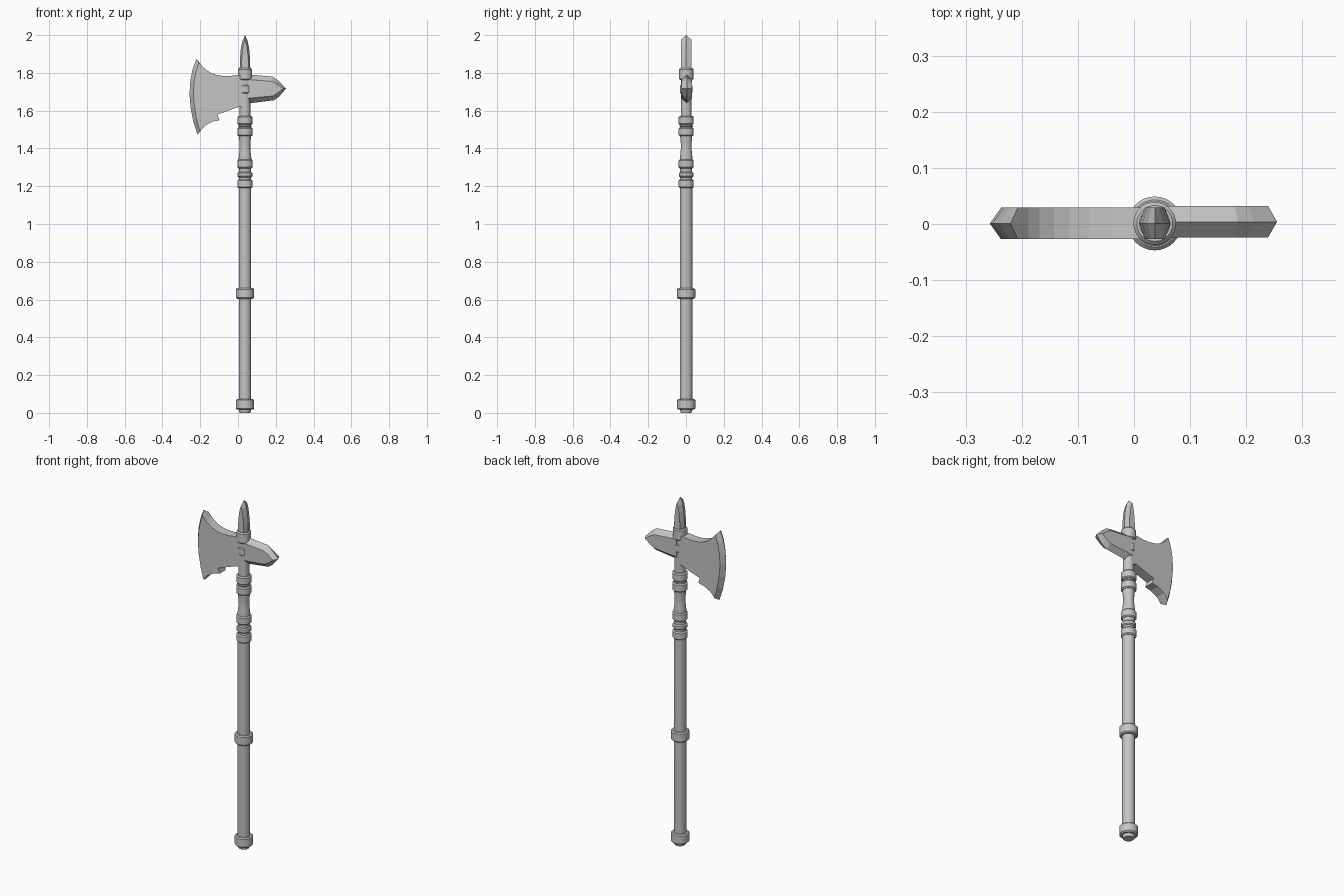
import bpy, bmesh, math

if "Cube" in bpy.data.objects:
    bpy.data.objects.remove(bpy.data.objects["Cube"])

AXIS_X, AXIS_Y = 0.037, 0.001
GREY = (0.56, 0.56, 0.56, 1)
steel = bpy.data.materials.new("plain grey")
steel.use_nodes = True
steel.diffuse_color = GREY
steel.node_tree.nodes["Principled BSDF"].inputs["Base Color"].default_value = GREY


def finish(name, bm, smooth):
    bmesh.ops.recalc_face_normals(bm, faces=bm.faces)
    mesh = bpy.data.meshes.new(name)
    bm.to_mesh(mesh)
    bm.free()
    mesh.materials.append(steel)
    obj = bpy.data.objects.new(name, mesh)
    bpy.context.collection.objects.link(obj)
    if smooth:
        bpy.ops.object.select_all(action='DESELECT')
        obj.select_set(True)
        bpy.context.view_layer.objects.active = obj
        bpy.ops.object.shade_smooth_by_angle(angle=math.radians(30))
    return obj


def lathe(name, profile, sides=32):
    """Closed turned part from (radius, height) points, bottom to top."""
    bm = bmesh.new()
    rings = []
    for r, z in profile:
        rings.append([bm.verts.new((AXIS_X + r * math.cos(math.tau * i / sides),
                                    AXIS_Y + r * math.sin(math.tau * i / sides), z))
                      for i in range(sides)])
    for low, high in zip(rings, rings[1:]):
        for i in range(sides):
            j = (i + 1) % sides
            bm.faces.new((low[i], low[j], high[j], high[i]))
    bm.faces.new(rings[0])
    bm.faces.new(rings[-1])
    return finish(name, bm, True)


def collar(name, r, bottom, top, bevel=0.006):
    lathe(name, [(r - bevel, bottom), (r, bottom + bevel),
                 (r, top - bevel), (r - bevel, top)])


def bevelled_plate(name, outer, inner, half, y=AXIS_Y):
    """Plate whose rim lies at mid thickness and whose flat sides are inset."""
    bm = bmesh.new()
    rim = [bm.verts.new((x, y, z)) for x, z in outer]
    for side in (-1, 1):
        face = [bm.verts.new((x, y + side * half, z)) for x, z in inner]
        bm.faces.new(face)
        for i in range(len(rim)):
            j = (i + 1) % len(rim)
            bm.faces.new((rim[i], rim[j], face[j], face[i]))
    return finish(name, bm, False)


# Turned handle: long shaft, waisted grip and thin neck
lathe("shaft", [(0.028, 0), (0.032, 0.012), (0.033, 0.03), (0.033, 1.2)])
lathe("grip", [(0.032, 1.19), (0.032, 1.33), (0.034, 1.345), (0.031, 1.37),
               (0.028, 1.40), (0.028, 1.42), (0.031, 1.45), (0.032, 1.47), (0.032, 1.56)])
lathe("neck", [(0.028, 1.55), (0.028, 1.83)])

# Collars along the handle
for name, r, bottom, top in (
        ("pommel_collar", 0.048, 0.017, 0.073),
        ("middle_collar", 0.048, 0.604, 0.66),
        ("grip_lower_collar", 0.04, 1.19, 1.235),
        ("grip_bead", 0.039, 1.247, 1.275),
        ("grip_upper_collar", 0.04, 1.295, 1.342),
        ("neck_lower_collar", 0.04, 1.465, 1.512),
        ("neck_bead", 0.035, 1.513, 1.524),
        ("neck_upper_collar", 0.04, 1.525, 1.572),
        ("head_lower_collar", 0.033, 1.69, 1.737),
        ("head_upper_collar", 0.038, 1.762, 1.825)):
    collar(name, r, bottom, top, min(0.006, (top - bottom) / 3))

# Axe blade: curved cutting edge bevelled, the other edges square
edge = [(-0.214, 1.473), (-0.236, 1.54), (-0.251, 1.615), (-0.257, 1.69),
        (-0.252, 1.76), (-0.24, 1.82), (-0.22, 1.875)]
edge_inset = [(-0.201, 1.49), (-0.218, 1.55), (-0.23, 1.62), (-0.237, 1.69),
              (-0.232, 1.755), (-0.222, 1.81), (-0.207, 1.855)]
back = [(-0.188, 1.833), (-0.168, 1.815), (-0.143, 1.80), (-0.115, 1.79),
        (-0.08, 1.784), (-0.04, 1.784), (0.0, 1.79), (AXIS_X, 1.79),
        (AXIS_X, 1.61), (0.01, 1.622), (-0.108, 1.58), (-0.098, 1.55),
        (-0.135, 1.542), (-0.175, 1.52)]
bevelled_plate("axe_blade", edge + back, edge_inset + back, 0.028)

# Blunt pick opposite the blade
bevelled_plate("back_pick",
               [(AXIS_X, 1.793), (0.185, 1.78), (0.215, 1.757), (0.255, 1.717),
                (0.217, 1.674), (0.19, 1.655), (AXIS_X, 1.636)],
               [(AXIS_X, 1.766), (0.18, 1.755), (0.203, 1.742), (0.239, 1.717),
                (0.205, 1.69), (0.183, 1.678), (AXIS_X, 1.664)],
               0.028, AXIS_Y + 0.003)

# Top spike: pointed arch with bevelled sides
half_arch = [(0.028, 1.80), (0.027, 1.87), (0.022, 1.93), (0.014, 1.97)]
half_inset = [(0.018, 1.80), (0.018, 1.86), (0.014, 1.91), (0.008, 1.95)]


def arch(half, tip):
    right = [(AXIS_X + w, z) for w, z in half]
    left = [(AXIS_X - w, z) for w, z in reversed(half)]
    return right + [(AXIS_X, tip)] + left


bevelled_plate("top_spike", arch(half_arch, 2.0), arch(half_inset, 1.975), 0.028)
